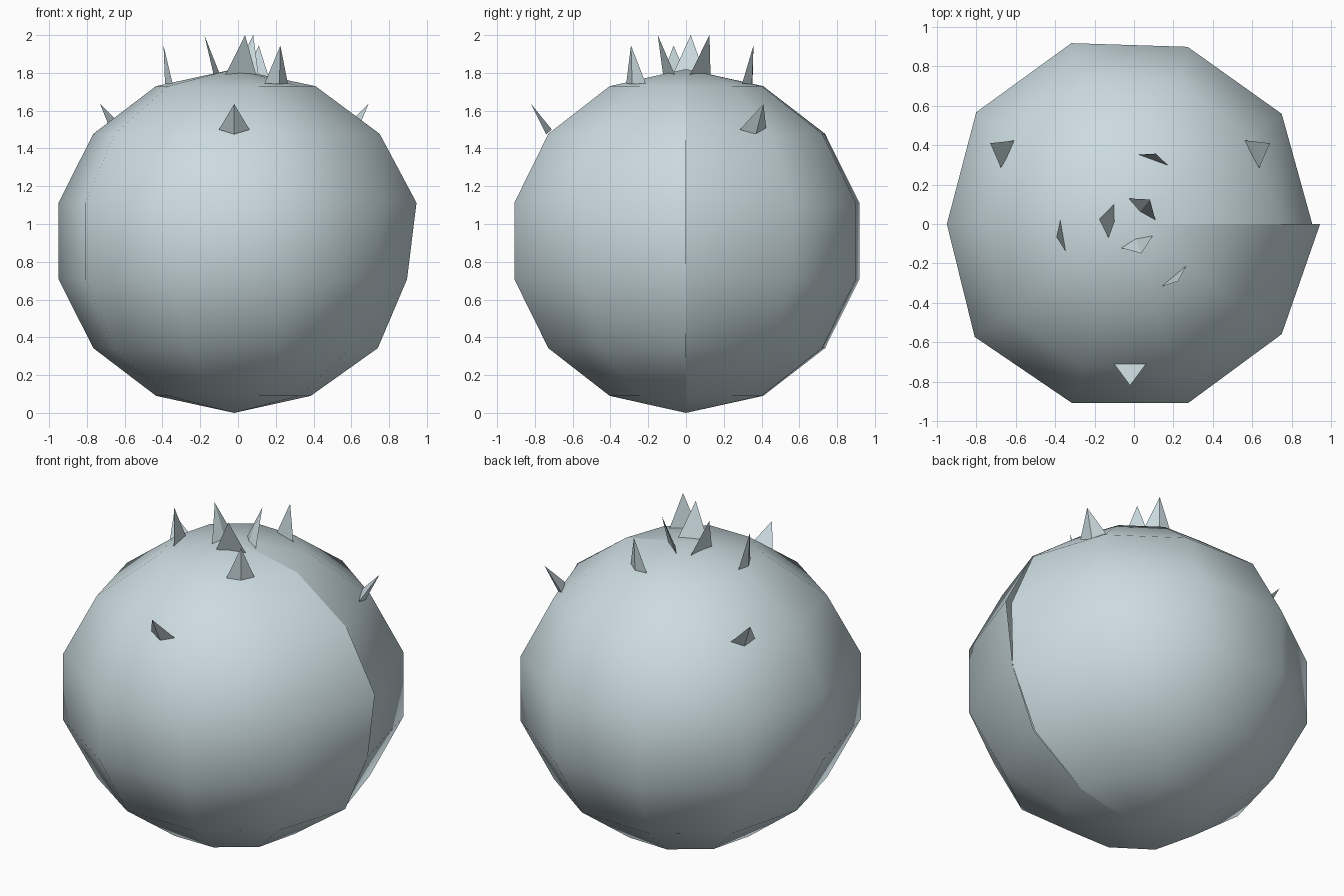
import bpy
import math
from mathutils import Vector

cube = bpy.data.objects.get("Cube")
if cube:
    bpy.data.objects.remove(cube, do_unlink=True)

mat = bpy.data.materials.new("pale_blue_grey")
mat.use_nodes = True
COLOUR = (0.6, 0.71, 0.75, 1)
mat.diffuse_color = COLOUR
mat.node_tree.nodes["Principled BSDF"].inputs["Base Color"].default_value = COLOUR

CENTRE_X = -0.02
HALF_HEIGHT = 0.91
RINGS, SEGMENTS = 7, 10


def polar(radius, degrees, z):
    a = math.radians(degrees)
    return Vector((CENTRE_X + radius * math.cos(a), radius * math.sin(a), z))


def add_mesh(name, verts, faces, smooth):
    mesh = bpy.data.meshes.new(name)
    mesh.from_pydata([tuple(v) for v in verts], [], faces)
    mesh.materials.append(mat)
    mesh.polygons.foreach_set("use_smooth", [smooth] * len(mesh.polygons))
    mesh.update()
    obj = bpy.data.objects.new(name, mesh)
    bpy.context.collection.objects.link(obj)
    return obj


# Round body: slightly uneven ball with an open stepped seam along +x
column_radius = [0.976, 0.97, 0.99, 0.99, 0.954, 1.0, 0.98, 0.98, 0.976]
seam_back = [0.43, 0.765, 0.925, 0.915, 0.75, 0.405]
seam_front = [0.43, 0.77, 0.965, 0.915, 0.76, 0.405]
verts = []
for i in range(1, RINGS):
    tilt = math.pi * i / RINGS
    radii = [seam_back[i - 1]]
    radii += [r * math.sin(tilt) for r in column_radius]
    radii.append(seam_front[i - 1])
    z = HALF_HEIGHT * (1 + math.cos(tilt))
    verts += [polar(r, 360 * j / SEGMENTS, z) for j, r in enumerate(radii)]
row = SEGMENTS + 1
top, bottom = len(verts), len(verts) + 1
verts += [polar(0, 0, 2 * HALF_HEIGHT), polar(0, 0, 0)]
faces = []
for j in range(SEGMENTS):
    faces.append((top, j, j + 1))
    for i in range(RINGS - 2):
        a = i * row + j
        faces.append((a, a + row, a + row + 1, a + 1))
    a = (RINGS - 2) * row + j
    faces.append((a, bottom, a + 1))
add_mesh("body", verts, faces, True)


# Thin three-sided spikes, three in each tier around the crown
def spike_tier(name, azimuth, tip, corner, spread, middle):
    for k in range(3):
        a = azimuth + 120 * k
        points = [polar(tip[0], a, tip[1]),
                  polar(corner[0], a - spread, corner[1]),
                  polar(corner[0], a + spread, corner[1]),
                  polar(middle[0], a, middle[1])]
        tris = [(0, 1, 2), (0, 2, 3), (0, 3, 1), (1, 3, 2)]
        # keep normals outward whichever side the middle point is on
        n = (points[1] - points[0]).cross(points[2] - points[0])
        if n.dot(points[3] - points[0]) > 0:
            tris = [t[::-1] for t in tris]
        add_mesh(f"{name}_spike_{k + 1}", points, tris, False)


spike_tier("top", 51, (0.16, 2.0), (0.13, 1.79), 42, (0.08, 1.8))
spike_tier("middle", 70, (0.38, 1.945), (0.355, 1.745), 13, (0.372, 1.74))
spike_tier("lower", 30, (0.82, 1.635), (0.715, 1.5), 6.5, (0.74, 1.475))
